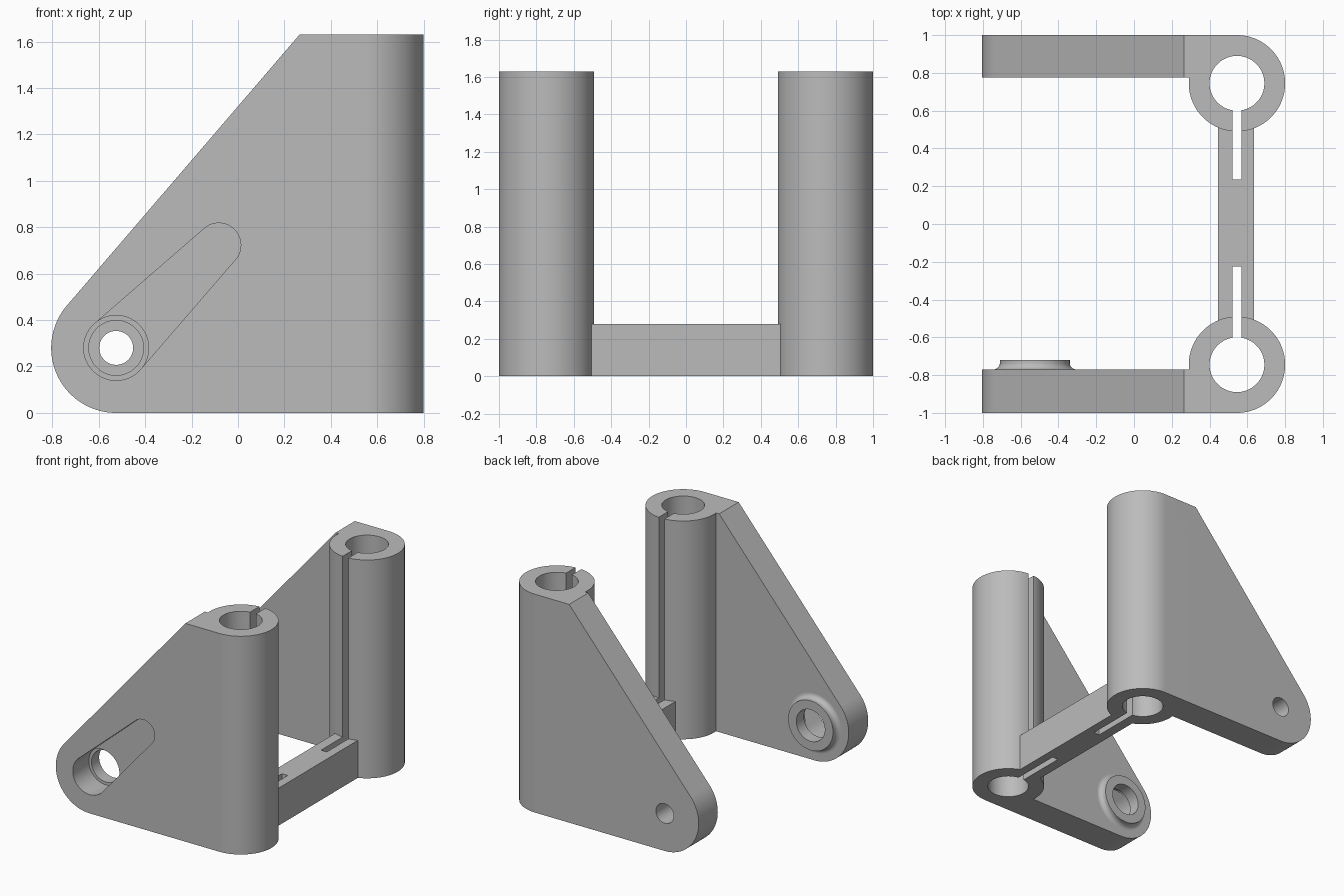
import bpy, bmesh, math
from math import cos, sin, radians, degrees, acos, asin, atan2, hypot

if "Cube" in bpy.data.objects:
    bpy.data.objects.remove(bpy.data.objects["Cube"], do_unlink=True)

grey = bpy.data.materials.new("plain grey")
grey.use_nodes = True
grey.diffuse_color = (0.5, 0.5, 0.5, 1)
grey.node_tree.nodes["Principled BSDF"].inputs["Base Color"].default_value = (0.5, 0.5, 0.5, 1)

HEIGHT = 1.63
TUBE_X, TUBE_Y, TUBE_R, TUBE_BORE = 0.545, 0.745, 0.255, 0.145
PIVOT, PIVOT_R = (-0.525, 0.28), 0.28


def arc(centre, r, start, end, n=64):
    """Points along an arc, angles in degrees."""
    angles = [radians(start + (end - start) * i / n) for i in range(n + 1)]
    return [(centre[0] + r * cos(t), centre[1] + r * sin(t)) for t in angles]


def circle(centre, r, n=96):
    return arc(centre, r, 0, 360, n)[:-1]


def finish(name, bm):
    bmesh.ops.recalc_face_normals(bm, faces=bm.faces)
    mesh = bpy.data.meshes.new(name)
    bm.to_mesh(mesh)
    bm.free()
    mesh.materials.append(grey)
    ob = bpy.data.objects.new(name, mesh)
    bpy.context.collection.objects.link(ob)
    return ob


def prism(name, points, axis, low, high):
    """Extrude an outline along y or z."""
    bm = bmesh.new()
    place = (lambda u, v, w: (u, w, v)) if axis == "y" else (lambda u, v, w: (u, v, w))
    a, b = ([bm.verts.new(place(u, v, w)) for u, v in points] for w in (low, high))
    bm.faces.new(a)
    bm.faces.new(b)
    for i in range(len(a)):
        j = (i + 1) % len(a)
        bm.faces.new((a[i], a[j], b[j], b[i]))
    return finish(name, bm)


def lathe_y(name, profile, n=96):
    """Closed ring around the pivot axis from (radius, y) points."""
    bm = bmesh.new()
    rings = []
    for i in range(n):
        t = 2 * math.pi * i / n
        rings.append([bm.verts.new((PIVOT[0] + r * cos(t), y, PIVOT[1] + r * sin(t)))
                      for r, y in profile])
    for i in range(n):
        a, b = rings[i], rings[(i + 1) % n]
        for k in range(len(profile)):
            m = (k + 1) % len(profile)
            bm.faces.new((a[k], a[m], b[m], b[k]))
    return finish(name, bm)


def combine(ob, tool, operation="DIFFERENCE"):
    tool.hide_render = True
    mod = ob.modifiers.new("cut", "BOOLEAN")
    mod.operation, mod.solver, mod.object = operation, "EXACT", tool
    bpy.context.view_layer.objects.active = ob
    bpy.ops.object.modifier_apply(modifier=mod.name)
    bpy.data.objects.remove(tool, do_unlink=True)


def smooth(ob):
    bpy.ops.object.select_all(action="DESELECT")
    ob.select_set(True)
    bpy.context.view_layer.objects.active = ob
    bpy.ops.object.shade_smooth_by_angle(angle=radians(25))


def side_profile():
    """Sloped side outline, tangent to the rounded pivot end."""
    top = (0.265, HEIGHT)
    dx, dz = top[0] - PIVOT[0], top[1] - PIVOT[1]
    tangent = degrees(atan2(dz, dx) + acos(PIVOT_R / hypot(dx, dz)))
    return arc(PIVOT, PIVOT_R, tangent, 270) + [(1, 0), (1, HEIGHT), top]


def bracket(name, side, inner):
    """Side plate and clamp tube in one: plan outline cut to the side outline."""
    end = 180 + degrees(asin((inner - TUBE_Y) / TUBE_R))
    plan = arc((TUBE_X, -TUBE_Y), TUBE_R, -90, end, 96) + [(-1, -inner), (-1, -1)]
    ob = prism(name, [(x, -side * y) for x, y in plan], "z", -0.2, 2)
    combine(ob, prism("side_cutter", side_profile(), "y", *sorted((side * 0.3, side * 1.2))), "INTERSECT")
    combine(ob, prism("bore_cutter", circle((TUBE_X, side * TUBE_Y), TUBE_BORE), "z", -0.3, 2.2))
    return ob


def slit(side, end):
    """Narrow clamp slit from the tube bore into the bridge."""
    y0, y1 = sorted((side * 0.68, end))
    return prism("slit_cutter", [(0.521, y0), (0.569, y0), (0.569, y1), (0.521, y1)], "z", -0.3, 2.2)


front = bracket("front_bracket", -1, 0.77)
back = bracket("back_bracket", 1, 0.775)
bridge = prism("bridge", [(0.445, -0.513), (0.635, -0.513), (0.635, 0.513), (0.445, 0.513)], "z", 0, 0.28)

for tube, side, end in ((front, -1, -0.225), (back, 1, 0.235)):
    combine(tube, slit(side, end))
    combine(bridge, slit(side, end))

# Pivot hole in the back plate
combine(back, prism("pivot_cutter", circle(PIVOT, 0.073), "y", 0.5, 1.2))

# Stepped pivot bore in the front plate
combine(front, prism("lip_cutter", circle(PIVOT, 0.118), "y", -1.2, -0.65))
combine(front, prism("seat_cutter", circle(PIVOT, 0.14), "y", -1.2, -0.81))

# Tapered recess running up from the bore
tip, tip_r, seat_r = (-0.083, 0.723), 0.095, 0.1398
dx, dz = tip[0] - PIVOT[0], tip[1] - PIVOT[1]
axis, spread = degrees(atan2(dz, dx)), degrees(acos((seat_r - tip_r) / hypot(dx, dz)))
recess = arc(tip, tip_r, axis - spread, axis + spread, 48)
recess += [arc(PIVOT, seat_r, axis + s * spread, 0, 1)[0] for s in (1, -1)]
combine(front, prism("recess_cutter", recess, "y", -1.2, -0.85))

# Flared boss on the inner face of the front plate
flare = [(0.22 - 0.035 * sin(radians(a)), -0.735 - 0.035 * cos(radians(a))) for a in range(0, 91, 10)]
boss = lathe_y("pivot_boss", [(0.118, -0.775), (0.22, -0.775)] + flare + [(0.185, -0.72), (0.118, -0.72)])

for ob in (front, back, bridge, boss):
    smooth(ob)
